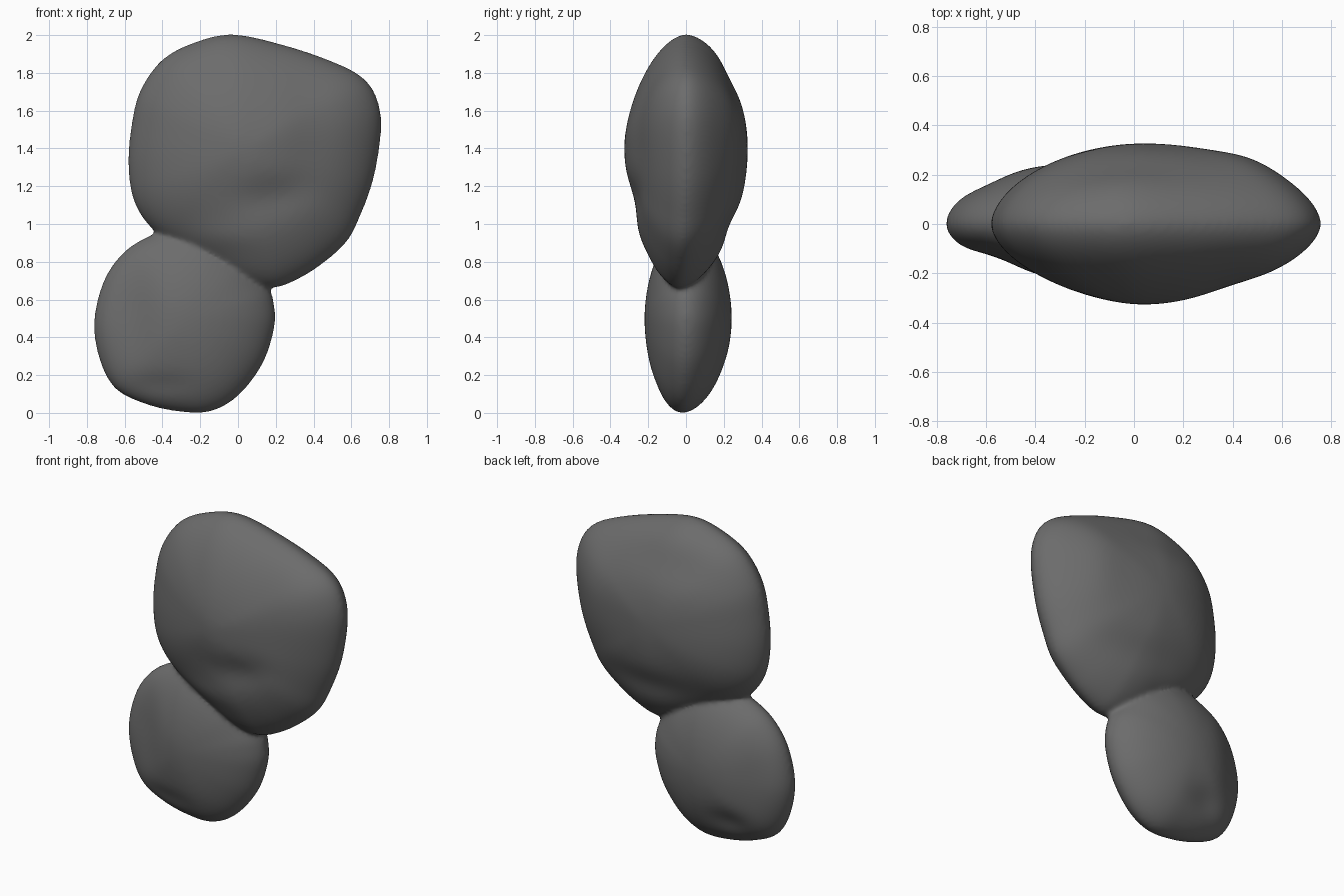
import bpy, bmesh, math
from mathutils import Vector

if "Cube" in bpy.data.objects:
    bpy.data.objects.remove(bpy.data.objects["Cube"])

grey = bpy.data.materials.new("dark stone grey")
grey.diffuse_color = (0.15, 0.15, 0.15, 1)
grey.use_nodes = True
grey.node_tree.nodes["Principled BSDF"].inputs["Base Color"].default_value = grey.diffuse_color


def smooth_outline(points, steps=6):
    """Closed Catmull-Rom curve through (x, z) points."""
    n, out = len(points), []
    for i in range(n):
        a, b, c, d = (Vector(points[(i + k) % n]) for k in (-1, 0, 1, 2))
        for s in range(steps):
            t = s / steps
            out.append(0.5 * (2 * b + (c - a) * t + (2 * a - 5 * b + 4 * c - d) * t * t
                              + (3 * b - a - 3 * c + d) * t ** 3))
    return out


def lobe(bm, outline, centre, front, back, dents, lean, rings=28):
    """Lens-shaped boulder; front/back = (depth, power, roundness),
    dents = (side, x, z, width, height, depth), lean = forward shift of the foot."""
    rim = smooth_outline(outline)
    mid = Vector(centre)
    low = min(p.y for p in rim)

    def vert(r, p, side):
        x, z = mid + (p - mid) * r
        depth, power, roundness = front if side < 0 else back
        c = 0.02
        fall = ((r * r + c) ** (power / 2) - c ** (power / 2)) / ((1 + c) ** (power / 2) - c ** (power / 2))
        h = depth * max(0, 1 - fall) ** roundness
        for s, dx, dz, w, t, d in dents:
            if s == side:
                h -= d * math.exp(-((x - dx) / w) ** 2 - ((z - dz) / t) ** 2) * (1 - r ** 4)
        shift = lean * max(0, (mid.y - z) / (mid.y - low)) ** 2
        return bm.verts.new((x, side * h - shift, z))

    edge = [vert(1, p, 1) for p in rim]
    n = len(edge)
    for side in (-1, 1):
        last = edge
        for k in range(1, rings):
            r = math.cos(k / rings * math.pi / 2)
            ring = [vert(r, p, side) for p in rim]
            for i in range(n):
                j = (i + 1) % n
                bm.faces.new((last[i], last[j], ring[j], ring[i]))
            last = ring
        pole = vert(0, mid, side)
        for i in range(n):
            bm.faces.new((last[i], last[(i + 1) % n], pole))


bm = bmesh.new()

# Large upper lobe
lobe(bm,
     [(-0.02, 2.003), (-0.22, 1.965), (-0.4, 1.87), (-0.52, 1.7), (-0.567, 1.5), (-0.58, 1.3),
      (-0.55, 1.12), (-0.46, 0.98), (-0.3, 0.86), (-0.1, 0.745), (0.05, 0.68), (0.18, 0.663),
      (0.28, 0.69), (0.42, 0.77), (0.57, 0.9), (0.65, 1.05), (0.72, 1.25), (0.758, 1.5),
      (0.737, 1.66), (0.66, 1.775), (0.5, 1.86), (0.25, 1.945)],
     (0.04, 1.4), (0.327, 1.55, 0.57), (0.327, 1.9, 0.57),
     [(-1, 0.13, 1.13, 0.17, 0.11, 0.025), (-1, 0.28, 1.17, 0.12, 0.09, 0.012),
      (-1, 0.4, 1.55, 0.15, 0.4, 0.015), (-1, -0.1, 0.92, 0.2, 0.08, -0.015),
      (1, 0.1, 0.98, 0.3, 0.1, 0.025), (1, -0.1, 1.8, 0.4, 0.12, 0.02),
      (1, 0.5, 1.45, 0.15, 0.3, -0.02)], 0.035)

# Small lower lobe
lobe(bm,
     [(-0.45, 0.945), (-0.6, 0.855), (-0.71, 0.7), (-0.762, 0.48), (-0.732, 0.28), (-0.65, 0.13),
      (-0.5, 0.05), (-0.32, 0.008), (-0.15, 0.007), (0.0, 0.09), (0.13, 0.26), (0.192, 0.45),
      (0.19, 0.58), (0.155, 0.68), (0.05, 0.85), (-0.12, 0.97), (-0.3, 0.99)],
     (-0.27, 0.5), (0.22, 1.8, 0.55), (0.242, 1.9, 0.54),
     [(-1, -0.42, 0.14, 0.16, 0.06, 0.015), (-1, -0.58, 0.55, 0.14, 0.35, 0.045),
      (1, -0.42, 0.2, 0.12, 0.08, 0.025), (1, -0.62, 0.5, 0.12, 0.3, 0.02)], 0.02)

bmesh.ops.recalc_face_normals(bm, faces=bm.faces)
mesh = bpy.data.meshes.new("two_lobed_rock")
bm.to_mesh(mesh)
bm.free()
mesh.materials.append(grey)
rock = bpy.data.objects.new("two_lobed_rock", mesh)
bpy.context.collection.objects.link(rock)

# Fuse the lobes into one skin and soften the neck crease
fuse = rock.modifiers.new("fuse", 'REMESH')
fuse.mode = 'VOXEL'
fuse.voxel_size = 0.014
fuse.use_smooth_shade = True
soften = rock.modifiers.new("soften", 'SMOOTH')
soften.factor = 0.5
soften.iterations = 8
